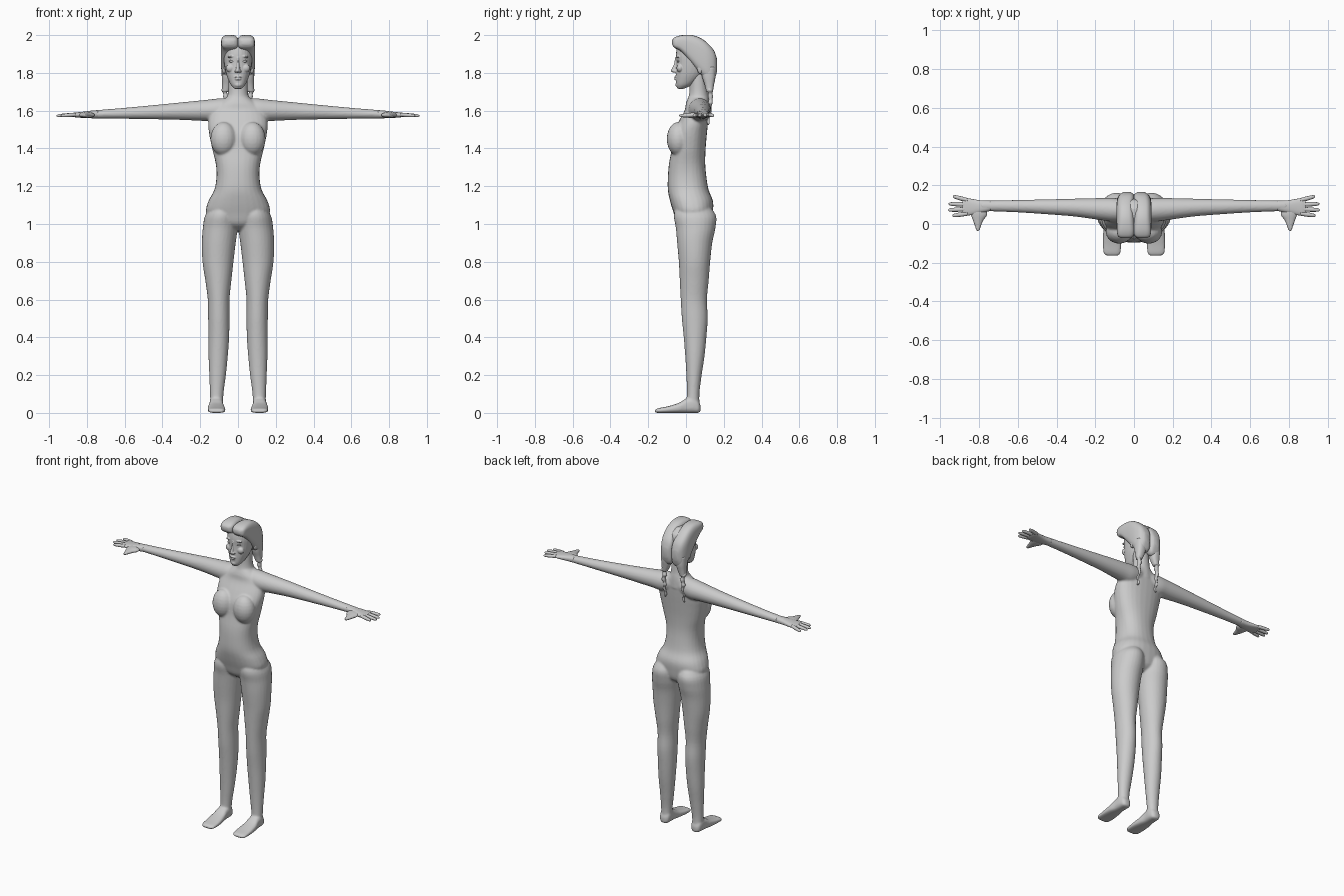
import bpy, bmesh, math
from mathutils import Matrix, Vector

grey = bpy.data.materials.new("plain grey")
grey.diffuse_color = (0.6, 0.6, 0.6, 1)

PLACE = {"x": lambda t, a, b: (t, a, b),
         "y": lambda t, a, b: (a, t, b),
         "z": lambda t, a, b: (a, b, t)}


def spline(rows, steps):
    """Smooth the key rows with a Catmull-Rom curve."""
    keys = [rows[0]] + list(rows) + [rows[-1]]
    out = []
    for i in range(1, len(keys) - 2):
        for s in range(steps):
            u = s / steps
            out.append([0.5 * (2 * p1 + (p2 - p0) * u + (2 * p0 - 5 * p1 + 4 * p2 - p3) * u * u
                               + (3 * p1 - p0 - 3 * p2 + p3) * u ** 3)
                        for p0, p1, p2, p3 in zip(*keys[i - 1:i + 3])])
    return out + [rows[-1]]


def tube(bm, axis, rows, power=2.0, sides=28, steps=4):
    """Loft along an axis; row = position, then min and max of both other axes."""
    rings = []
    for t, a0, a1, b0, b1 in spline(rows, steps):
        ring = []
        for k in range(sides):
            w = 2 * math.pi * k / sides
            c, s = math.cos(w), math.sin(w)
            a = (a0 + a1) / 2 + (a1 - a0) / 2 * math.copysign(abs(c) ** (2 / power), c)
            b = (b0 + b1) / 2 + (b1 - b0) / 2 * math.copysign(abs(s) ** (2 / power), s)
            ring.append(bm.verts.new(PLACE[axis](t, a, b)))
        rings.append(ring)
    for r, q in zip(rings, rings[1:]):
        for k in range(sides):
            n = (k + 1) % sides
            bm.faces.new((r[k], r[n], q[n], q[k]))
    bm.faces.new(rings[0])
    bm.faces.new(rings[-1])


def blob(bm, loc, size, tilt=0.0):
    m = Matrix.Translation(loc) @ Matrix.Rotation(tilt, 4, "Y") @ Matrix.Diagonal((*size, 1))
    bmesh.ops.create_uvsphere(bm, u_segments=20, v_segments=12, radius=1, matrix=m)


def mirror(bm):
    """Copy everything built so far to the other side."""
    copy = bmesh.ops.duplicate(bm, geom=bm.verts[:] + bm.edges[:] + bm.faces[:])["geom"]
    verts = [v for v in copy if isinstance(v, bmesh.types.BMVert)]
    bmesh.ops.scale(bm, vec=Vector((-1, 1, 1)), verts=verts)


def finish(bm, name, voxel=0, smooth=3):
    bmesh.ops.recalc_face_normals(bm, faces=bm.faces[:])
    for f in bm.faces:
        f.smooth = True
    me = bpy.data.meshes.new(name)
    bm.to_mesh(me)
    bm.free()
    me.materials.append(grey)
    ob = bpy.data.objects.new(name, me)
    bpy.context.collection.objects.link(ob)
    if voxel:  # fuse overlapping volumes into one skin
        mod = ob.modifiers.new("fuse", "REMESH")
        mod.mode = "VOXEL"
        mod.voxel_size = voxel
        mod.use_smooth_shade = True
        mod = ob.modifiers.new("soften", "SMOOTH")
        mod.factor = 0.5
        mod.iterations = smooth
    return ob


# Body: legs, feet, arms and breasts on both sides, then torso and neck
bm = bmesh.new()
tube(bm, "z", [(1.12, .03, .12, -.04, .10), (1.05, .004, .172, -.064, .157),
               (.98, .002, .186, -.054, .156), (.9, .012, .191, -.047, .139),
               (.8, .024, .188, -.038, .128), (.7, .035, .173, -.033, .12),
               (.6, .045, .160, -.028, .111), (.5, .045, .158, -.022, .115),
               (.4, .047, .157, -.012, .108), (.3, .054, .156, -.004, .098),
               (.2, .064, .152, .002, .083), (.1, .077, .148, .005, .071),
               (.03, .08, .147, .0, .073)])
tube(bm, "y", [(-.164, .085, .14, .001, .016), (-.15, .07, .157, 0, .024),
               (-.1, .066, .161, 0, .034), (-.04, .072, .159, 0, .052),
               (0, .078, .152, 0, .075), (.04, .078, .15, 0, .085),
               (.065, .084, .144, 0, .065), (.077, .1, .13, .008, .04)], power=2.8)
tube(bm, "x", [(.02, .02, .12, 1.56, 1.668), (.1, .012, .134, 1.54, 1.665),
               (.17, .02, .134, 1.545, 1.657), (.3, .038, .131, 1.551, 1.644),
               (.42, .048, .128, 1.554, 1.632), (.6, .06, .124, 1.557, 1.615),
               (.76, .066, .121, 1.559, 1.602), (.79, .066, .121, 1.561, 1.599)])
blob(bm, (.076, -.04, 1.45), (.07, .062, .09))
mirror(bm)
tube(bm, "z", [(z, -w, w, f, b) for z, w, f, b in [
    (.965, .04, .0, .09), (1.0, .12, -.045, .13), (1.06, .168, -.066, .142),
    (1.12, .157, -.084, .143), (1.18, .126, -.096, .12), (1.25, .114, -.096, .108),
    (1.32, .118, -.09, .102), (1.4, .137, -.075, .104), (1.48, .153, -.066, .111),
    (1.54, .157, -.04, .117), (1.6, .14, -.008, .122), (1.64, .1, .0, .122),
    (1.67, .06, .012, .118)]], power=2.3)
tube(bm, "z", [(z, -w, w, f, b) for z, w, f, b in [
    (1.6, .085, .0, .125), (1.66, .062, .01, .122), (1.7, .052, .018, .115),
    (1.76, .05, .02, .11), (1.8, .05, .02, .11)]])
finish(bm, "body", voxel=.0065)

# Hands: palm, four fingers and thumb
bm = bmesh.new()
tube(bm, "x", [(.74, .068, .12, 1.561, 1.602), (.79, .056, .122, 1.56, 1.598),
               (.84, .046, .13, 1.563, 1.592), (.87, .044, .134, 1.566, 1.589),
               (.885, .052, .128, 1.57, 1.586)], power=2.4)
for base, tip, end in [(.054, .043, .938), (.077, .072, .96), (.1, .104, .957), (.123, .143, .936)]:
    rows = []
    for u, r in [(0, .011), (.35, .0115), (.7, .0105), (.92, .008), (1, .003)]:
        x, y, z = .86 + (end - .86) * u, base + (tip - base) * u, 1.579 - .006 * u
        rows.append((x, y - r, y + r, z - r * .9, z + r * .9))
    tube(bm, "x", rows, sides=14)
tube(bm, "y", [(.085, .77, .84, 1.566, 1.592), (.05, .758, .842, 1.562, 1.592),
               (.02, .778, .832, 1.562, 1.588), (-.008, .79, .822, 1.564, 1.584),
               (-.028, .797, .815, 1.567, 1.581), (-.036, .803, .809, 1.572, 1.577)], sides=18)
mirror(bm)
finish(bm, "hands")

# Head: brow, cheek, nostril and ear on both sides, then skull, nose and mouth
bm = bmesh.new()
blob(bm, (.034, -.041, 1.887), (.022, .012, .006), .12)
blob(bm, (.04, -.032, 1.825), (.024, .018, .022))
blob(bm, (.011, -.06, 1.809), (.007, .012, .007))
blob(bm, (.074, .075, 1.825), (.012, .016, .03))
mirror(bm)
tube(bm, "z", [(z, -w, w, f, b) for z, w, f, b in [
    (1.716, .018, -.044, -.012), (1.735, .037, -.052, .03), (1.765, .052, -.054, .07),
    (1.8, .064, -.054, .1), (1.85, .073, -.052, .12), (1.9, .076, -.053, .13),
    (1.95, .066, -.04, .12), (1.98, .03, .0, .08)]], power=2.2)
tube(bm, "z", [(1.882, -.007, .007, -.058, -.03), (1.85, -.008, .008, -.063, -.03),
               (1.825, -.01, .01, -.074, -.03), (1.811, -.011, .011, -.081, -.03),
               (1.802, -.008, .008, -.07, -.03)])
blob(bm, (0, -.052, 1.778), (.021, .011, .0055))
blob(bm, (0, -.051, 1.767), (.018, .011, .006))
blob(bm, (0, -.043, 1.737), (.02, .013, .014))
finish(bm, "head", voxel=.003, smooth=2)

# Eyes
bm = bmesh.new()
blob(bm, (.034, -.04, 1.861), (.014, .0085, .0065), -.1)
mirror(bm)
finish(bm, "eyes")

# Hair: parted roll over the head on each side
bm = bmesh.new()
tube(bm, "y", [(-.073, .022, .066, 1.95, 1.974), (-.06, .003, .084, 1.932, 1.988),
               (-.025, -.003, .089, 1.912, 1.999), (.03, -.003, .09, 1.85, 2.0),
               (.08, -.003, .091, 1.79, 1.983), (.12, -.003, .088, 1.755, 1.952),
               (.15, .0, .076, 1.765, 1.915), (.165, .018, .055, 1.81, 1.87)], power=3.2)
mirror(bm)
finish(bm, "hair")

# Braids: tapering locks with woven bulges
bm = bmesh.new()
tube(bm, "z", [(1.83, .03, .086, .08, .155), (1.78, .022, .086, .085, .156),
               (1.74, .03, .084, .098, .149), (1.7, .048, .084, .108, .142)], power=2.4)
rows = []
for i in range(13):
    u = i / 12
    r = (.017 - .011 * u) * (1 if i % 2 else .72)
    x, y = .068 + .004 * math.sin(i * 1.6), .124 + .006 * math.sin(u * 5)
    rows.append((1.725 - .2 * u, x - r, x + r, y - r, y + r))
tube(bm, "z", rows, sides=14)
mirror(bm)
finish(bm, "braids")
